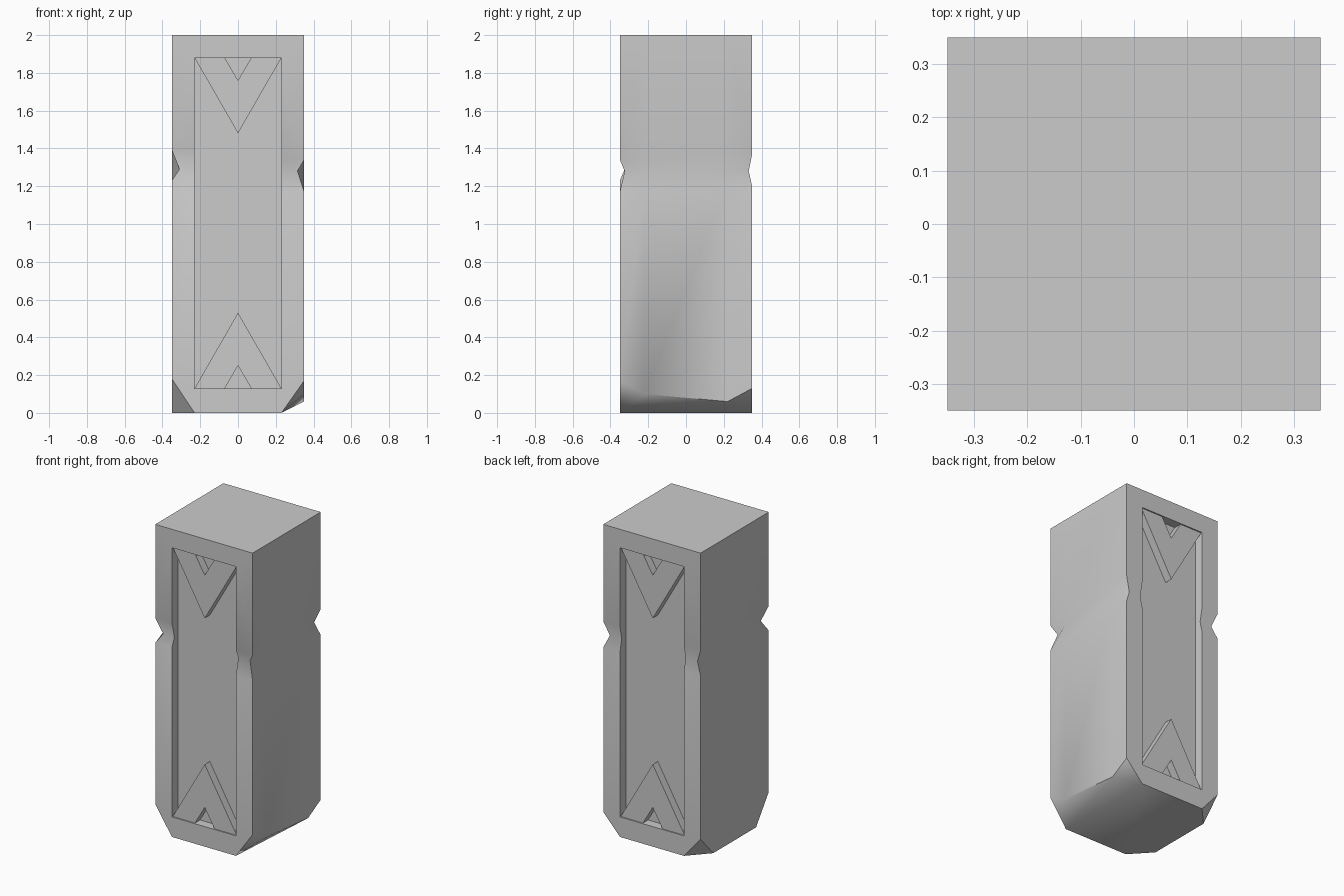
import bpy, bmesh

if "Cube" in bpy.data.objects:
    bpy.data.objects.remove(bpy.data.objects["Cube"])

H, P, D = 0.35, 0.23, 0.29        # half width, panel half width, panel floor distance
Z0, Z1 = 0.13, 1.88               # panel bottom and top

# per corner: foot chip height, notch low / mid / high, notch inset x / y, side foot height
CORNERS = {
    (-1, -1): (0.18, 1.23, 1.29, 1.39, 0.04, 0.025, 0.0),
    (1, -1): (0.17, 1.17, 1.28, 1.34, 0.035, 0.025, 0.10),
    (1, 1): (0.13, 1.20, 1.28, 1.37, 0.035, 0.018, 0.06),
    (-1, 1): (0.14, 1.20, 1.28, 1.37, 0.035, 0.018, 0.0),
}


def finish(bm, name):
    bmesh.ops.remove_doubles(bm, verts=bm.verts, dist=1e-5)
    bmesh.ops.recalc_face_normals(bm, faces=bm.faces)
    mesh = bpy.data.meshes.new(name)
    bm.to_mesh(mesh)
    bm.free()
    ob = bpy.data.objects.new(name, mesh)
    bpy.context.collection.objects.link(ob)
    return ob


# --- pillar body with recessed panels, chipped foot and edge notches ---
bm = bmesh.new()


def face(*pts):
    bm.faces.new([bm.verts.new(p) for p in pts])


def strip(a, b):
    for i in range(len(a) - 1):
        face(a[i], a[i + 1], b[i + 1], b[i])


edge, rim, floor, side, foot = {}, {}, {}, {}, {}
for k, (chip, lo, mid, hi, dx, dy, sb) in CORNERS.items():
    sx, sy = k
    edge[k] = [(sx * (H - dx * m), sy * (H - dy * m), z)
               for z, m in ((chip, 0), (lo, 0), (mid, 1), (hi, 0), (2, 0))]
    rim[k] = [(sx * P, sy * (H - dy * m), z)
              for z, m in ((Z0, 0), (lo, 0), (mid, 1), (hi, 0), (Z1, 0))]
    floor[k] = [(x, sy * D, z) for x, y, z in rim[k]]
    side[k] = [(sx * H, sy * 0.22, z) for z in (sb, lo, mid, hi, 2)]
    foot[k] = (sx * P, sy * H, 0)
    strip(edge[k], rim[k])
    strip(rim[k], floor[k])
    strip(edge[k], side[k])
    face(edge[k][0], foot[k], rim[k][0])
    face(edge[k][0], side[k][0], foot[k])

for s in (-1, 1):
    l, r = (-1, s), (1, s)
    # panel faces: lower and upper frame, sill, ceiling and floor
    face(foot[l], foot[r], rim[r][0], rim[l][0])
    face(edge[l][4], edge[r][4], rim[r][4], rim[l][4])
    for i in (0, 4):
        face(rim[l][i], rim[r][i], floor[r][i], floor[l][i])
    strip(floor[l], floor[r])
    # plain side and underside flank
    f, b = (s, -1), (s, 1)
    strip(side[f], side[b])
    face(foot[f], side[f][0], side[b][0], foot[b])

order = [(-1, -1), (1, -1), (1, 1), (-1, 1)]
face(*[foot[k] for k in order])
face(edge[order[0]][4], side[order[0]][4], side[order[3]][4], edge[order[3]][4],
     edge[order[2]][4], side[order[2]][4], side[order[1]][4], edge[order[1]][4])
body = finish(bm, "pillar_body")
bpy.context.view_layer.objects.active = body
body.select_set(True)
bpy.ops.object.shade_smooth_by_angle(angle=0.7)


# --- raised notched triangles at both ends of each panel ---
def chevron(name, sy, z, d):
    prof = [(-P, 0), (-0.07, 0), (0, 0.12), (0.07, 0), (P, 0), (0, 0.4)]
    b = bmesh.new()
    f = b.faces.new([b.verts.new((x, sy * D, z + d * h)) for x, h in prof])
    ext = bmesh.ops.extrude_face_region(b, geom=[f], use_keep_orig=True)
    verts = [v for v in ext["geom"] if isinstance(v, bmesh.types.BMVert)]
    bmesh.ops.translate(b, verts=verts, vec=(0, sy * 0.052, 0))
    finish(b, name)


for label, sy in (("front", -1), ("back", 1)):
    chevron(label + "_upper_triangle", sy, Z1, -1)
    chevron(label + "_lower_triangle", sy, Z0, 1)
